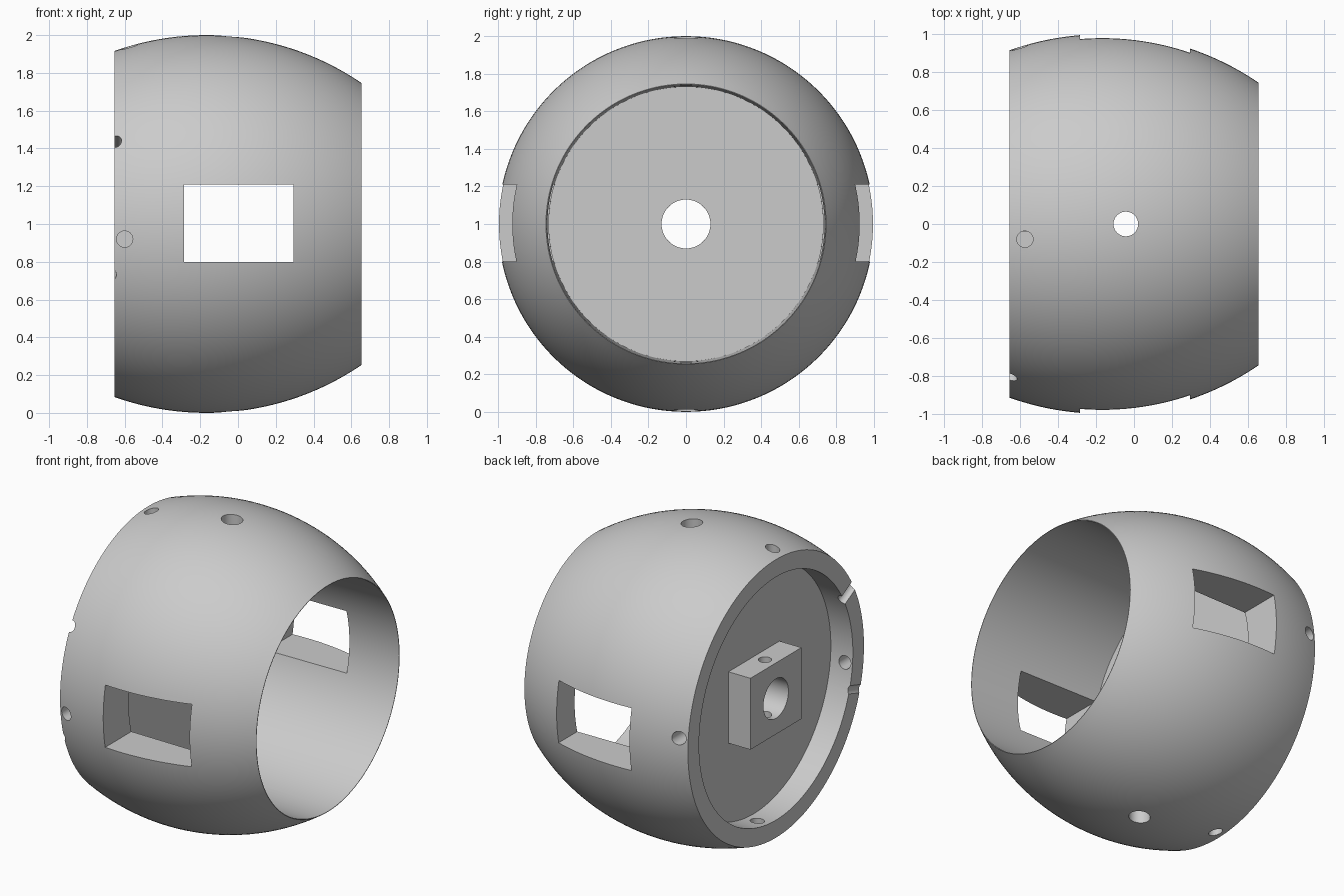
import bpy, bmesh, math
from mathutils import Matrix, Vector

if "Cube" in bpy.data.objects:
    bpy.data.objects.remove(bpy.data.objects["Cube"])

grey = bpy.data.materials.new("matte_grey")
grey.use_nodes = True
grey.diffuse_color = (0.6, 0.6, 0.6, 1)
grey.node_tree.nodes["Principled BSDF"].inputs["Base Color"].default_value = (0.6, 0.6, 0.6, 1)


def add_object(name, bm):
    bmesh.ops.recalc_face_normals(bm, faces=bm.faces)
    mesh = bpy.data.meshes.new(name)
    bm.to_mesh(mesh)
    bm.free()
    mesh.materials.append(grey)
    obj = bpy.data.objects.new(name, mesh)
    bpy.context.scene.collection.objects.link(obj)
    return obj


def box(name, lo, hi):
    lo, hi = Vector(lo), Vector(hi)
    bm = bmesh.new()
    place = Matrix.Translation((lo + hi) / 2) @ Matrix.Diagonal((*(hi - lo), 1))
    bmesh.ops.create_cube(bm, size=1, matrix=place)
    return add_object(name, bm)


def rod(name, start, end, radius, sides=48):
    start, end = Vector(start), Vector(end)
    axis = end - start
    bm = bmesh.new()
    place = Matrix.Translation((start + end) / 2) @ axis.to_track_quat("Z", "Y").to_matrix().to_4x4()
    bmesh.ops.create_cone(bm, cap_ends=True, segments=sides, radius1=radius,
                          radius2=radius, depth=axis.length, matrix=place)
    return add_object(name, bm)


def finish(obj, cutters):
    """Cut the openings, then smooth the curved faces."""
    bpy.ops.object.select_all(action="DESELECT")
    bpy.context.view_layer.objects.active = obj
    obj.select_set(True)
    for cutter in cutters:
        mod = obj.modifiers.new("cut", "BOOLEAN")
        mod.operation = "DIFFERENCE"
        mod.solver = "EXACT"
        mod.object = cutter
        bpy.ops.object.modifier_apply(modifier=mod.name)
        bpy.data.objects.remove(cutter)
    bpy.ops.object.shade_smooth_by_angle(angle=math.radians(25))


# Barrel shell: arc outside, tapered bore, thick bulkhead and shallow recess
END, ARC_R, ARC_X = 0.655, 1.455, -0.167
profile = [(-0.30, 0.13), (-0.30, 0.73), (END, 0.742)]
STEPS = 28
for i in range(STEPS + 1):
    x = END - 2 * END * i / STEPS
    profile.append((x, 1 - ARC_R + math.sqrt(ARC_R ** 2 - (x - ARC_X) ** 2)))
profile += [(-END, 0.80), (-0.495, 0.80), (-0.495, 0.13)]

SEGMENTS = 144
bm = bmesh.new()
rings = []
for k in range(SEGMENTS):
    a = 2 * math.pi * k / SEGMENTS
    rings.append([bm.verts.new((x, r * math.cos(a), 1 + r * math.sin(a))) for x, r in profile])
for k in range(SEGMENTS):
    here, there = rings[k], rings[(k + 1) % SEGMENTS]
    for j in range(len(profile)):
        n = (j + 1) % len(profile)
        bm.faces.new((here[j], here[n], there[n], there[j]))
shell = add_object("barrel_shell", bm)

# Side windows and the vertical holes through top and bottom
cutters = [box("window_cutter", (-0.285, -1.2, 0.8), (0.295, 1.2, 1.21)),
           rod("vertical_cutter", (-0.043, 0, -0.2), (-0.043, 0, 2.2), 0.065)]

# Four offset screw holes around the recess wall
for dy, dz, x in ((0, 1, -0.575), (-1, 0, -0.6), (0, -1, -0.575), (1, 0, -0.6)):
    out = Vector((0, dy, dz))
    shift = Vector((x, -0.08 * dz, 1 + 0.08 * dy))
    cutters.append(rod("screw_cutter", shift + out * 0.6, shift + out * 1.2, 0.043, 32))

# Small notches on the rim
for dy, dz, x in ((-0.88, 0.475, -0.652), (-0.956, -0.293, -0.68)):
    out = Vector((0, dy, dz))
    base = Vector((x, 0, 1))
    cutters.append(rod("notch_cutter", base + out * 0.7, base + out * 1.2, 0.036, 32))
finish(shell, cutters)

# Bearing block in the recess, bored along x and from top to bottom
block = box("bearing_block", (-END, -0.265, 0.765), (-0.495, 0.265, 1.235))
finish(block, [rod("axle_cutter", (-0.8, 0, 1), (-0.4, 0, 1), 0.13, 64),
               rod("set_screw_cutter", (-0.575, 0, 0.7), (-0.575, 0, 1.3), 0.04, 32)])
